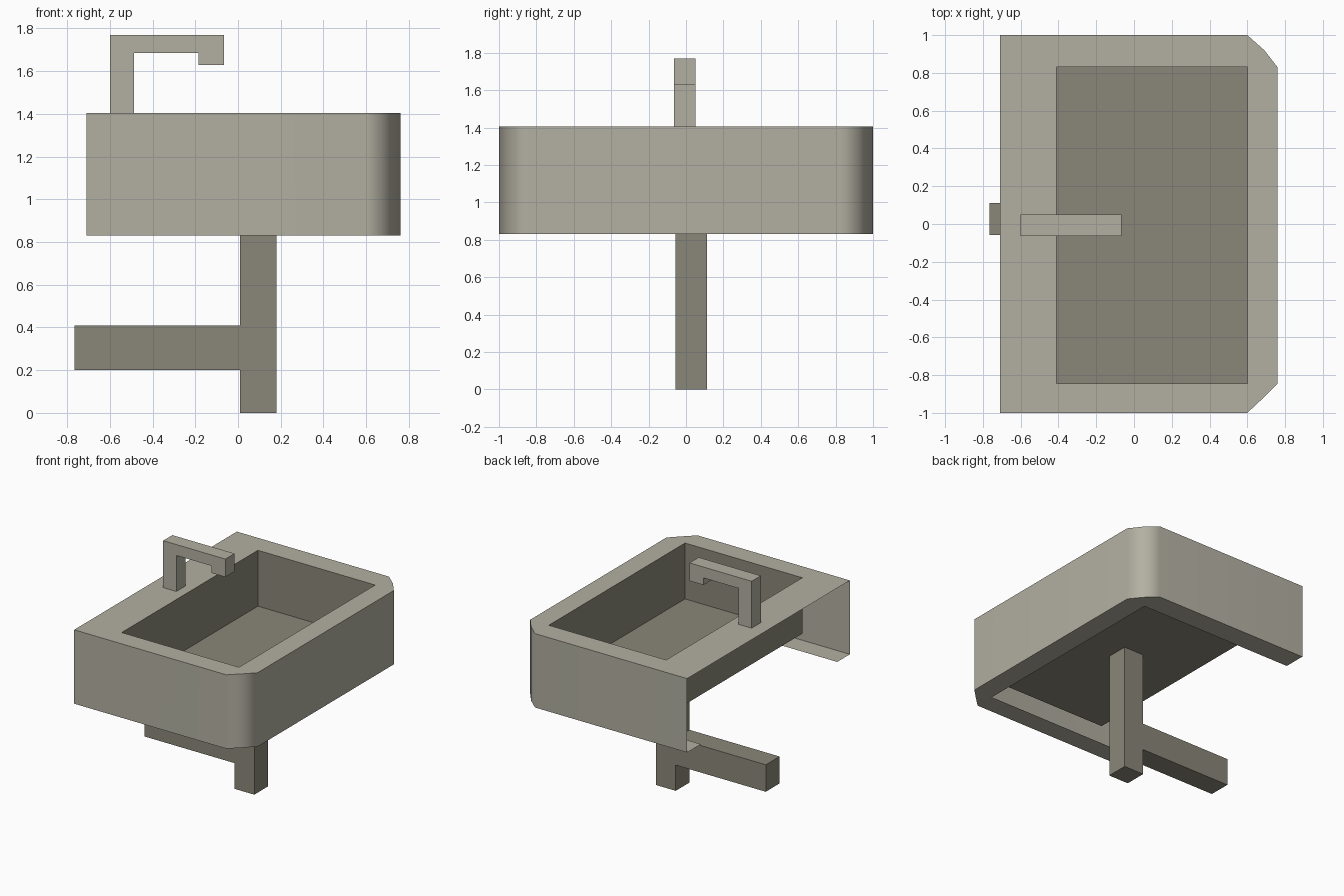
import bpy, bmesh, math

if "Cube" in bpy.data.objects:
    bpy.data.objects.remove(bpy.data.objects["Cube"])


def material(name, rgb):
    m = bpy.data.materials.new(name)
    m.diffuse_color = (*rgb, 1)
    m.use_nodes = True
    m.node_tree.nodes["Principled BSDF"].inputs["Base Color"].default_value = m.diffuse_color
    return m


light = material("light_stone", (0.45, 0.435, 0.36))
dark = material("dark_stone", (0.255, 0.245, 0.19))


def make(name, faces, mat, smooth=False):
    """Mesh object from a list of faces given as point lists."""
    bm = bmesh.new()
    for f in faces:
        bm.faces.new([bm.verts.new(p) for p in f])
    bmesh.ops.remove_doubles(bm, verts=bm.verts, dist=1e-4)
    me = bpy.data.meshes.new(name)
    bm.to_mesh(me)
    bm.free()
    me.materials.append(mat)
    ob = bpy.data.objects.new(name, me)
    bpy.context.collection.objects.link(ob)
    if smooth:
        me.shade_smooth()
        me.set_sharp_from_angle(angle=math.radians(50))
        wn = ob.modifiers.new("even_shading", 'WEIGHTED_NORMAL')
        wn.keep_sharp = True
    return ob


def extrude_y(name, profile, y0, y1, mat):
    """Solid from an x-z profile (counter-clockwise seen from the front)."""
    a = [(x, y0, z) for x, z in profile]
    b = [(x, y1, z) for x, z in profile]
    n = len(profile)
    faces = [a, b[::-1]]
    faces += [[a[i], b[i], b[(i + 1) % n], a[(i + 1) % n]] for i in range(n)]
    ob = make(name, faces, mat)
    bm = bmesh.new()
    bm.from_mesh(ob.data)
    bmesh.ops.recalc_face_normals(bm, faces=bm.faces)
    bm.to_mesh(ob.data)
    bm.free()
    return ob


# main dimensions: outer block and bowl opening
XB, X1 = -0.71, 0.76
HX0, HX1, HY0, HY1 = -0.41, 0.60, -0.845, 0.83
BOT, TOP, FLOOR = 0.83, 1.405, 0.97

# outer outline, open at the back against the room wall
front = [(HX1, -1), (0.683, -0.922), (X1, HY0),
         (X1, HY1), (0.69, 0.92), (HX1, 1)]
path = [(XB, -1)] + front + [(XB, 1)]


def at(pts, z):
    return [(x, y, z) for x, y in pts]


# basin shell: side walls, top deck and bottom lip
side_faces = [[(*p, BOT), (*q, BOT), (*q, TOP), (*p, TOP)]
              for p, q in zip(path, path[1:])]
rim = [[(XB, -1), (HX1, -1), (HX1, HY0), (HX0, HY0), (XB, HY0)],
       [(XB, HY1), (HX0, HY1), (HX1, HY1), (HX1, 1), (XB, 1)],
       front + [(HX1, HY1), (HX1, HY0)]]
back_deck = [(XB, HY0), (HX0, HY0), (HX0, HY1), (XB, HY1)]
deck = [at(f, TOP) for f in rim + [back_deck]]
lip = [at(f[::-1], BOT) for f in rim]
make("basin_shell", side_faces + deck + lip, light, smooth=True)

# bowl: open-topped sunken box
hole = [(HX0, HY0), (HX1, HY0), (HX1, HY1), (HX0, HY1)]
bowl = [at(hole, FLOOR)]
for i in range(4):
    p, q = hole[i], hole[(i + 1) % 4]
    bowl.append([(*q, FLOOR), (*p, FLOOR), (*p, TOP), (*q, TOP)])
make("bowl", bowl, dark)

# drain pipe with a horizontal arm to the back
extrude_y("drain_pipe", [(0.01, 0), (0.18, 0), (0.18, FLOOR), (0.01, FLOOR),
                         (0.01, 0.41), (-0.765, 0.41), (-0.765, 0.20),
                         (0.01, 0.20)], -0.057, 0.112, dark)

# faucet
extrude_y("faucet", [(-0.60, TOP), (-0.487, TOP), (-0.487, 1.685),
                     (-0.185, 1.685), (-0.185, 1.63), (-0.065, 1.63),
                     (-0.065, 1.77), (-0.60, 1.77)], -0.063, 0.05, light)
